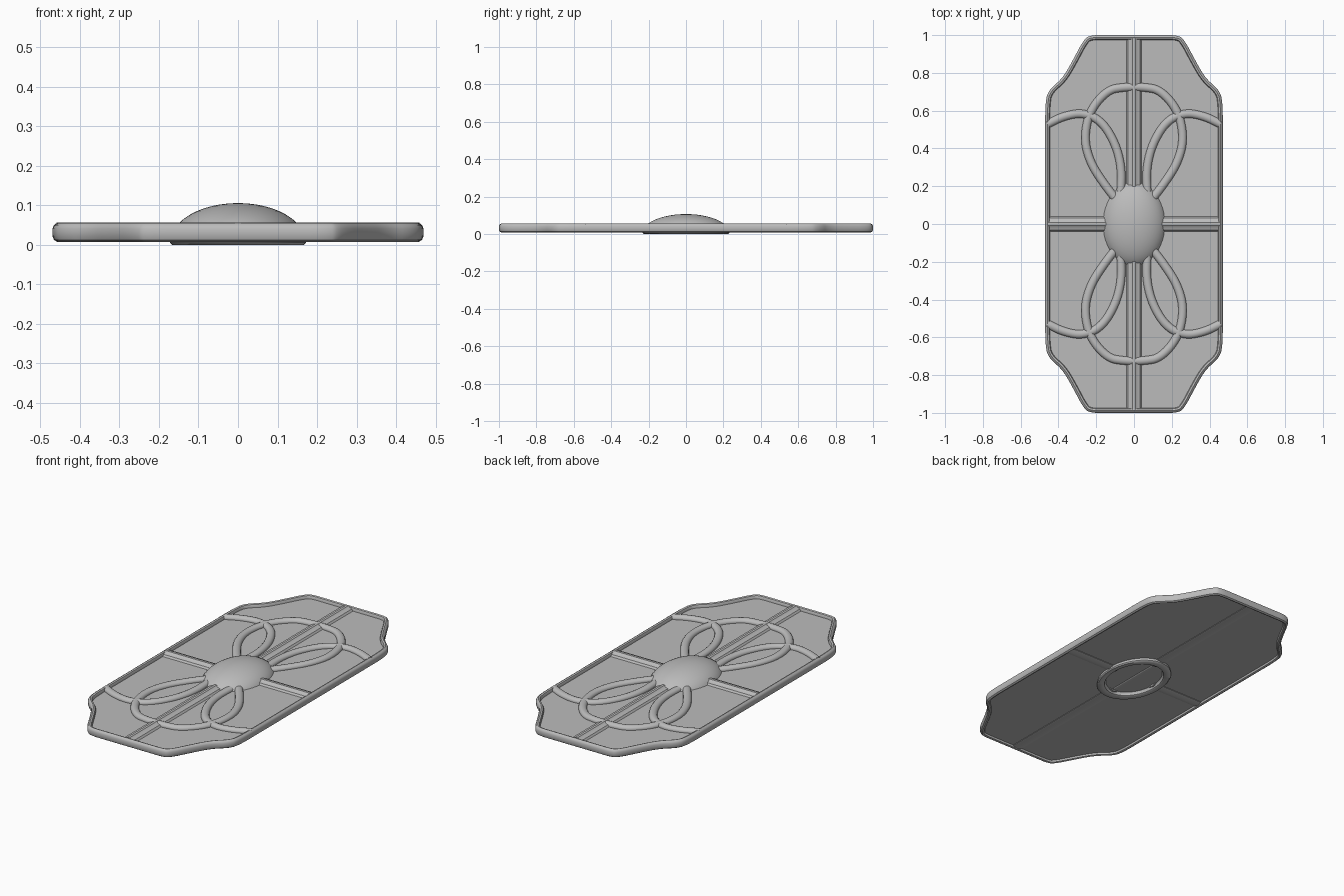
import bpy, bmesh
from math import sin, cos, pi
from mathutils import Vector

cube = bpy.data.objects.get("Cube")
if cube:
    bpy.data.objects.remove(cube, do_unlink=True)

grey = bpy.data.materials.new("plain grey")
grey.use_nodes = True
colour = (0.5, 0.5, 0.5, 1)
grey.diffuse_color = colour
grey.node_tree.nodes["Principled BSDF"].inputs["Base Color"].default_value = colour


def finish(name, bm, angle=0.6):
    bmesh.ops.recalc_face_normals(bm, faces=bm.faces)
    mesh = bpy.data.meshes.new(name)
    bm.to_mesh(mesh)
    bm.free()
    mesh.materials.append(grey)
    obj = bpy.data.objects.new(name, mesh)
    bpy.context.collection.objects.link(obj)
    bpy.ops.object.select_all(action='DESELECT')
    obj.select_set(True)
    bpy.context.view_layer.objects.active = obj
    bpy.ops.object.shade_smooth_by_angle(angle=angle)
    return obj


def soften(points, closed=False, rounds=3):
    """Corner cutting turns a few control points into a smooth path."""
    pts = [Vector(p) for p in points]
    for _ in range(rounds):
        out = [] if closed else [pts[0]]
        for i in range(len(pts) if closed else len(pts) - 1):
            a, b = pts[i], pts[(i + 1) % len(pts)]
            out += [a.lerp(b, 0.25), a.lerp(b, 0.75)]
        pts = out if closed else out + [pts[-1]]
    return pts


def left_normal(path, i, closed):
    n = len(path)
    a = path[(i - 1) % n] if closed else path[max(i - 1, 0)]
    b = path[(i + 1) % n] if closed else path[min(i + 1, n - 1)]
    d = (b - a).normalized()
    return Vector((-d.y, d.x))


def sweep(name, path, profile, closed=False):
    """Carry an (offset, height) section along a flat path."""
    bm = bmesh.new()
    rings = []
    for i, p in enumerate(path):
        side = left_normal(path, i, closed)
        rings.append([bm.verts.new((*(p + side * o), z)) for o, z in profile])
    m = len(profile)
    for i in range(len(rings) if closed else len(rings) - 1):
        a, b = rings[i], rings[(i + 1) % len(rings)]
        for j in range(m):
            k = (j + 1) % m
            bm.faces.new((a[j], a[k], b[k], b[j]))
    if not closed:
        bm.faces.new(rings[0])
        bm.faces.new(rings[-1])
    return finish(name, bm)


def oval(rx, rz, height, count=14):
    return [(rx * cos(2 * pi * i / count), height + rz * sin(2 * pi * i / count))
            for i in range(count)]


# Outline: one quarter mirrored into the full shape
quarter = [(0.47, 0.45), (0.47, 0.66), (0.445, 0.715), (0.38, 0.77),
           (0.33, 0.855), (0.262, 0.985), (0.22, 1.0), (0.15, 1.0)]
half = quarter + [(-x, y) for x, y in reversed(quarter)]
outline = soften(half + [(-x, -y) for x, y in half], closed=True)

# Raised rounded rim
rim_section = [(0.025, 0.02), (0.021, 0.011), (0.012, 0.008), (0.004, 0.013),
               (0, 0.023), (0, 0.041), (0.004, 0.05), (0.012, 0.055),
               (0.021, 0.052), (0.025, 0.043)]
sweep("rim", outline, rim_section, closed=True)

# Flat panel inside the rim
bm = bmesh.new()
inner = [p + left_normal(outline, i, True) * 0.012 for i, p in enumerate(outline)]
base = bm.faces.new([bm.verts.new((*p, 0.02)) for p in inner])
raised = bmesh.ops.extrude_face_region(bm, geom=[base])["geom"]
bmesh.ops.translate(bm, vec=(0, 0, 0.016),
                    verts=[v for v in raised if isinstance(v, bmesh.types.BMVert)])
if not base.is_valid or len(bm.faces) < len(inner) + 2:
    bm.faces.new([v for v in bm.verts if v.co.z < 0.03])
finish("panel", bm)

# Ribbed bars reaching from the boss to the rim
bar_half = [(0.04, 0.034), (0.031, 0.046), (0.013, 0.051), (0.007, 0.057)]
bar_section = bar_half + [(-o, z) for o, z in reversed(bar_half)]
bar_section += [(-0.028, 0.018), (0, 0.011), (0.028, 0.018)]
for s, end, side in ((1, "back", "left"), (-1, "front", "right")):
    sweep(end + "_long_bar", [Vector((0, s * 0.17)), Vector((0, s * 0.983))], bar_section)
    sweep(side + "_cross_bar", [Vector((s * 0.125, 0)), Vector((s * 0.455, 0))], bar_section)

# Raised petal loops and side scrolls
tube = oval(0.022, 0.018, 0.039)
petal = [(0.09, 0.125), (0.15, 0.2), (0.23, 0.32), (0.265, 0.45), (0.235, 0.6),
         (0.14, 0.71), (0.05, 0.725)]
petal += [(-x, y) for x, y in reversed(petal)]
scroll = [(0.07, 0.17), (0.065, 0.29), (0.095, 0.42), (0.17, 0.545),
          (0.27, 0.59), (0.37, 0.572), (0.457, 0.53)]
for sy, end in ((1, "back"), (-1, "front")):
    sweep(end + "_petal_loop", soften([(x, sy * y) for x, y in petal]), tube)
    for sx, side in ((1, "left"), (-1, "right")):
        path = soften([(sx * x, sy * y) for x, y in scroll])
        sweep(end + "_" + side + "_scroll", path, tube)

# Oval domed boss, hollowed underneath
steps = 12
dome = [(cos(i * pi / 2 / steps), 0.006 + 0.1 * sin(i * pi / 2 / steps))
        for i in range(steps + 1)]
bowl = [(0.8 * sin(i * pi / 2 / steps), 0.004 + 0.055 * cos(i * pi / 2 / steps))
        for i in range(steps + 1)]
section = bowl + [(0.84, 0), (0.97, 0)] + dome
bm = bmesh.new()
around = 48
rings = []
for r, z in section:
    if r < 0.001:
        rings.append([bm.verts.new((0, 0, z))] * around)
    else:
        rings.append([bm.verts.new((0.172 * r * cos(2 * pi * i / around),
                                    0.232 * r * sin(2 * pi * i / around), z))
                      for i in range(around)])
for a, b in zip(rings, rings[1:]):
    for i in range(around):
        j = (i + 1) % around
        corners = list(dict.fromkeys((a[i], a[j], b[j], b[i])))
        bm.faces.new(corners)
finish("boss", bm, 0.8)

# Grip rod across the hollow
sweep("grip", [Vector((0, -0.16)), Vector((0, 0.16))], oval(0.014, 0.012, 0.028))
